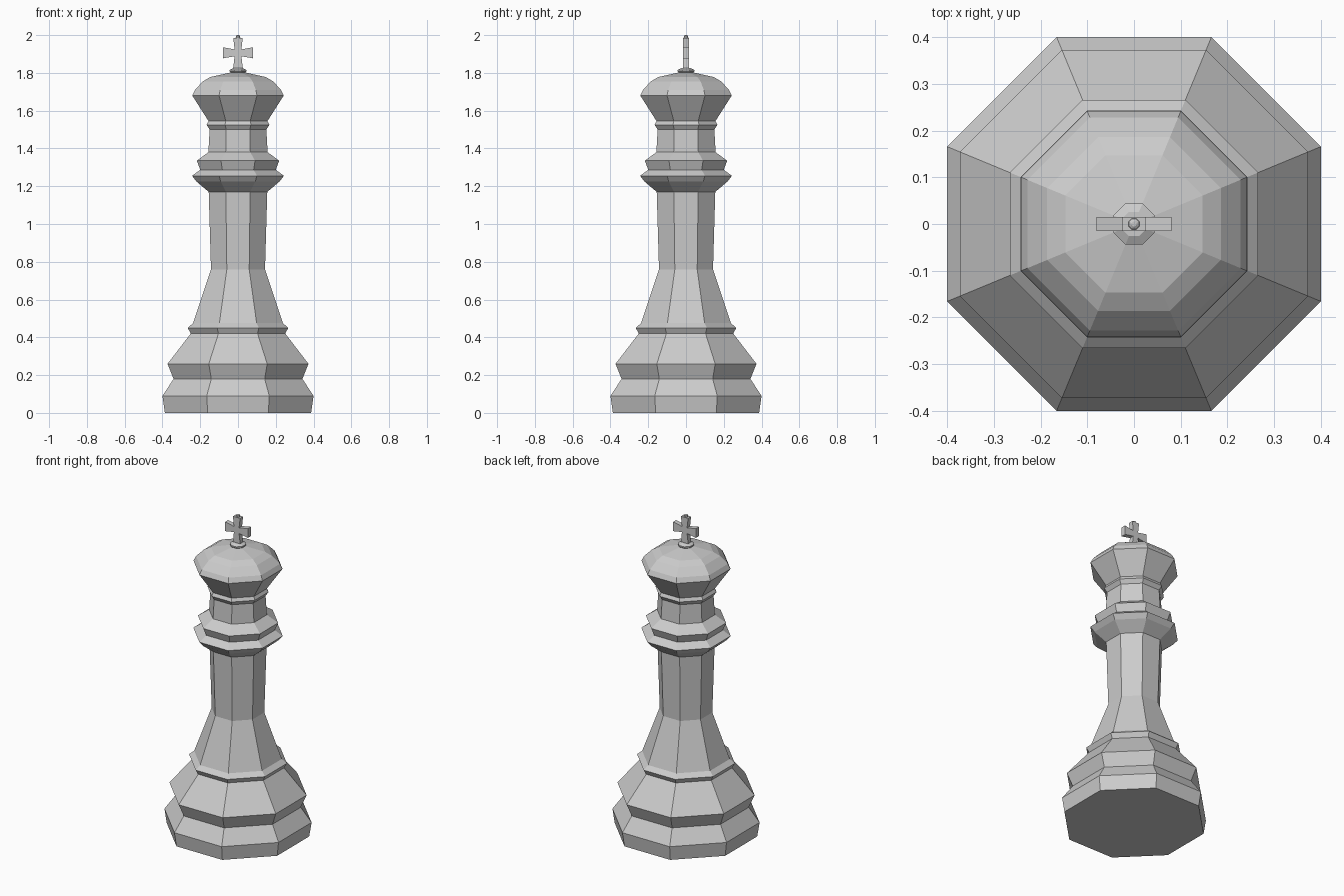
import bpy, bmesh, math

if "Cube" in bpy.data.objects:
    bpy.data.objects.remove(bpy.data.objects["Cube"])


def finish(bm, name):
    bmesh.ops.recalc_face_normals(bm, faces=bm.faces[:])
    mesh = bpy.data.meshes.new(name)
    bm.to_mesh(mesh)
    bm.free()
    obj = bpy.data.objects.new(name, mesh)
    bpy.context.collection.objects.link(obj)
    return obj


def lathe(name, profile, sides=8):
    """Stack of regular rings; each profile point is (half width across flats, z)."""
    bm = bmesh.new()
    rings = []
    for half, z in profile:
        r = half / math.cos(math.pi / sides)
        angles = [(i + 0.5) * 2 * math.pi / sides for i in range(sides)]
        rings.append([bm.verts.new((r * math.cos(a), r * math.sin(a), z)) for a in angles])
    for low, high in zip(rings, rings[1:]):
        for i in range(sides):
            j = (i + 1) % sides
            bm.faces.new((low[i], low[j], high[j], high[i]))
    bm.faces.new(rings[0])
    bm.faces.new(rings[-1])
    return finish(bm, name)


# Octagonal body: stepped base, tapering stem, double collar, flared head and dome
lathe("body", [
    (0.387, 0), (0.40, 0.09), (0.341, 0.18), (0.373, 0.26),
    (0.25, 0.42), (0.266, 0.45), (0.238, 0.475),
    (0.143, 0.76), (0.155, 1.17),
    (0.22, 1.225), (0.243, 1.255), (0.20, 1.287), (0.218, 1.335), (0.157, 1.38),
    (0.15, 1.50), (0.166, 1.525), (0.156, 1.545),
    (0.242, 1.68), (0.228, 1.71), (0.186, 1.755), (0.147, 1.778), (0.035, 1.803)])

# Small collar under the finial
lathe("finial_collar", [(0.033, 1.795), (0.044, 1.807), (0.044, 1.815), (0.026, 1.825)])

# Cross finial: right half of a flared outline, mirrored, then extruded in depth
right = [(0.026, 1.82), (0.018, 1.888), (0.08, 1.877),
         (0.08, 1.936), (0.018, 1.924), (0.025, 1.986)]
outline = right + [(-x, z) for x, z in reversed(right)]
depth = 0.015
bm = bmesh.new()
face = bm.faces.new([bm.verts.new((x, -depth, z)) for x, z in outline])
ext = bmesh.ops.extrude_face_region(bm, geom=[face])
moved = [v for v in ext["geom"] if isinstance(v, bmesh.types.BMVert)]
bmesh.ops.translate(bm, verts=moved, vec=(0, 2 * depth, 0))
finish(bm, "cross_finial")

# Tiny bead on top of the cross
lathe("top_bead", [(0.009, 1.98), (0.012, 1.988), (0.011, 1.996), (0.005, 2.0)])
